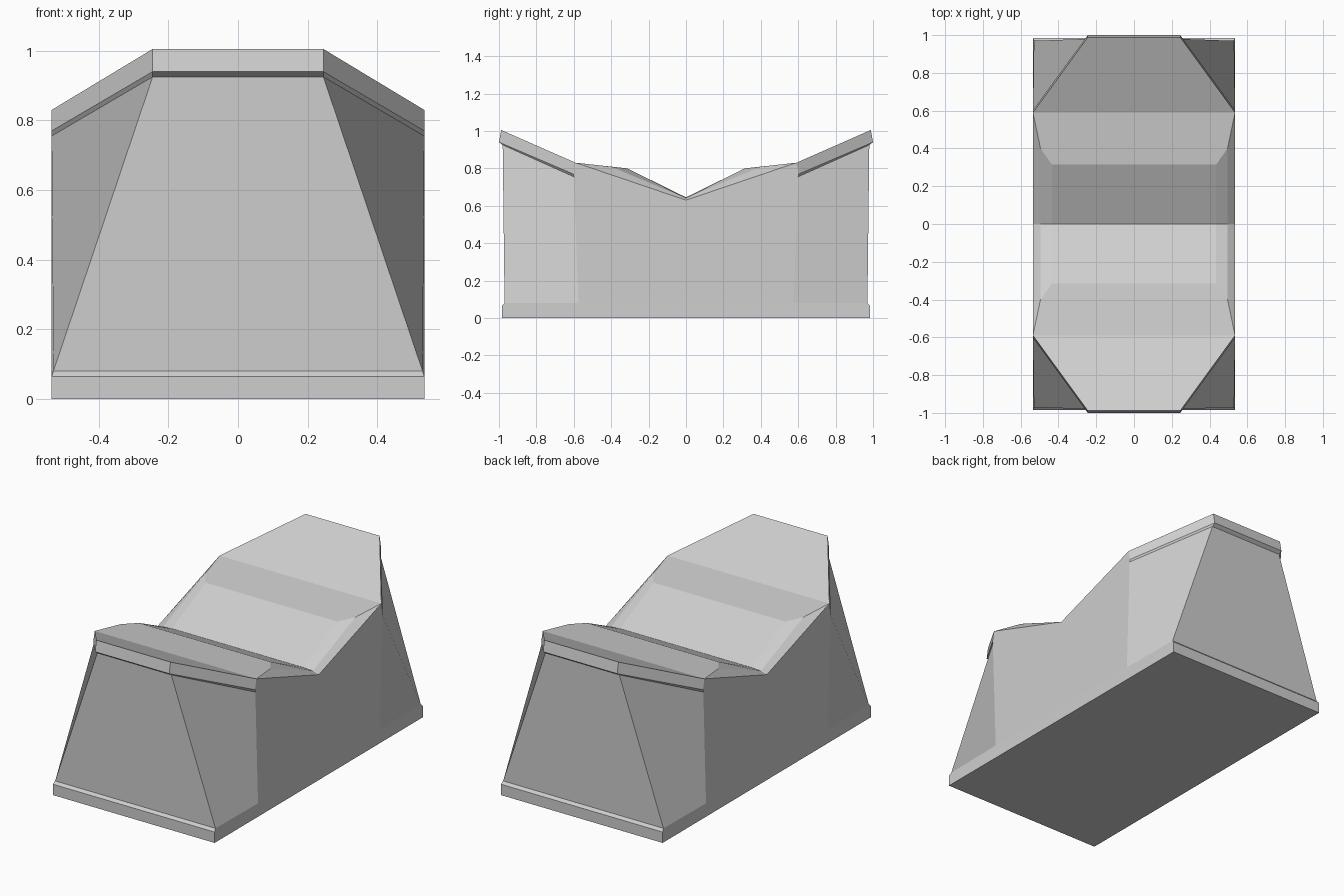
import bpy
import bmesh

cube = bpy.data.objects.get("Cube")
if cube:
    bpy.data.objects.remove(cube, do_unlink=True)

GREY = 0.62
stone = bpy.data.materials.new("plain_grey")
stone.diffuse_color = (GREY, GREY, GREY, 1)
stone.use_nodes = True
stone.node_tree.nodes["Principled BSDF"].inputs["Base Color"].default_value = (GREY, GREY, GREY, 1)


def quarter_part(name, faces):
    """Build the front +x quarter from outlines, then mirror it on x and y."""
    bm = bmesh.new()
    for outline in faces:
        bm.faces.new([bm.verts.new(p) for p in outline])
    bmesh.ops.remove_doubles(bm, verts=bm.verts[:], dist=0.0005)
    mesh = bpy.data.meshes.new(name)
    bm.to_mesh(mesh)
    bm.free()
    mesh.materials.append(stone)
    obj = bpy.data.objects.new(name, mesh)
    bpy.context.collection.objects.link(obj)
    mirror = obj.modifiers.new("mirror", 'MIRROR')
    mirror.use_axis = (True, True, False)
    mirror.merge_threshold = 0.0005
    return obj


def on_axis(p):
    """The same point moved to the x = 0 plane."""
    return (0, p[1], p[2])


def strip(outer, inner):
    """A face between two edges that both run in to x = 0."""
    return [on_axis(outer), outer, inner, on_axis(inner)]


W = 0.535

# Plinth: low band with a small chamfer on the ends
foot = (W, -0.985, 0)
band = (W, -0.985, 0.065)
ledge = (0.53, -0.97, 0.08)
foot_mid, ledge_mid = (W, 0, 0), (W, 0, 0.08)
wall_foot = (W, -0.575, 0.08)
quarter_part("plinth", [
    strip(foot, band),
    strip(band, ledge),
    [foot, foot_mid, ledge_mid, wall_foot, ledge, band],
    [(0, 0, 0), foot_mid, foot, on_axis(foot)],
])

# Body: tapering end wall, folded corner and flat side wall
neck = (0.245, -0.98, 0.925)
shoulder = (W, -0.6, 0.755)
rim_low = (W, -0.603, 0.77)
rim_top = (W, -0.59, 0.83)
dip = (W, 0, 0.63)
quarter_part("body", [
    strip(ledge, neck),
    [ledge, wall_foot, shoulder, neck],
    [wall_foot, ledge_mid, dip, rim_top, rim_low, shoulder],
])

# Raised end: sloping top with a thick overhanging rim
peak = (0.245, -0.988, 1.005)
lip = (0.245, -1.0, 0.94)
quarter_part("end_cap", [
    strip(neck, lip),
    strip(lip, peak),
    [neck, shoulder, rim_low, lip],
    [lip, rim_low, rim_top, peak],
    [on_axis(peak), peak, rim_top, on_axis(rim_top)],
])

# Seat: V-shaped dip with chamfered sides
pad_top, pad_dip = (0.435, -0.315, 0.80), (0.435, 0, 0.645)
edge_top, edge_dip = (0.495, -0.4, 0.809), (0.495, 0, 0.641)
quarter_part("seat", [
    [on_axis(rim_top), rim_top, edge_top, pad_top, on_axis(pad_top)],
    strip(pad_top, pad_dip),
    [pad_top, edge_top, edge_dip, pad_dip],
    [edge_top, rim_top, dip, edge_dip],
])
